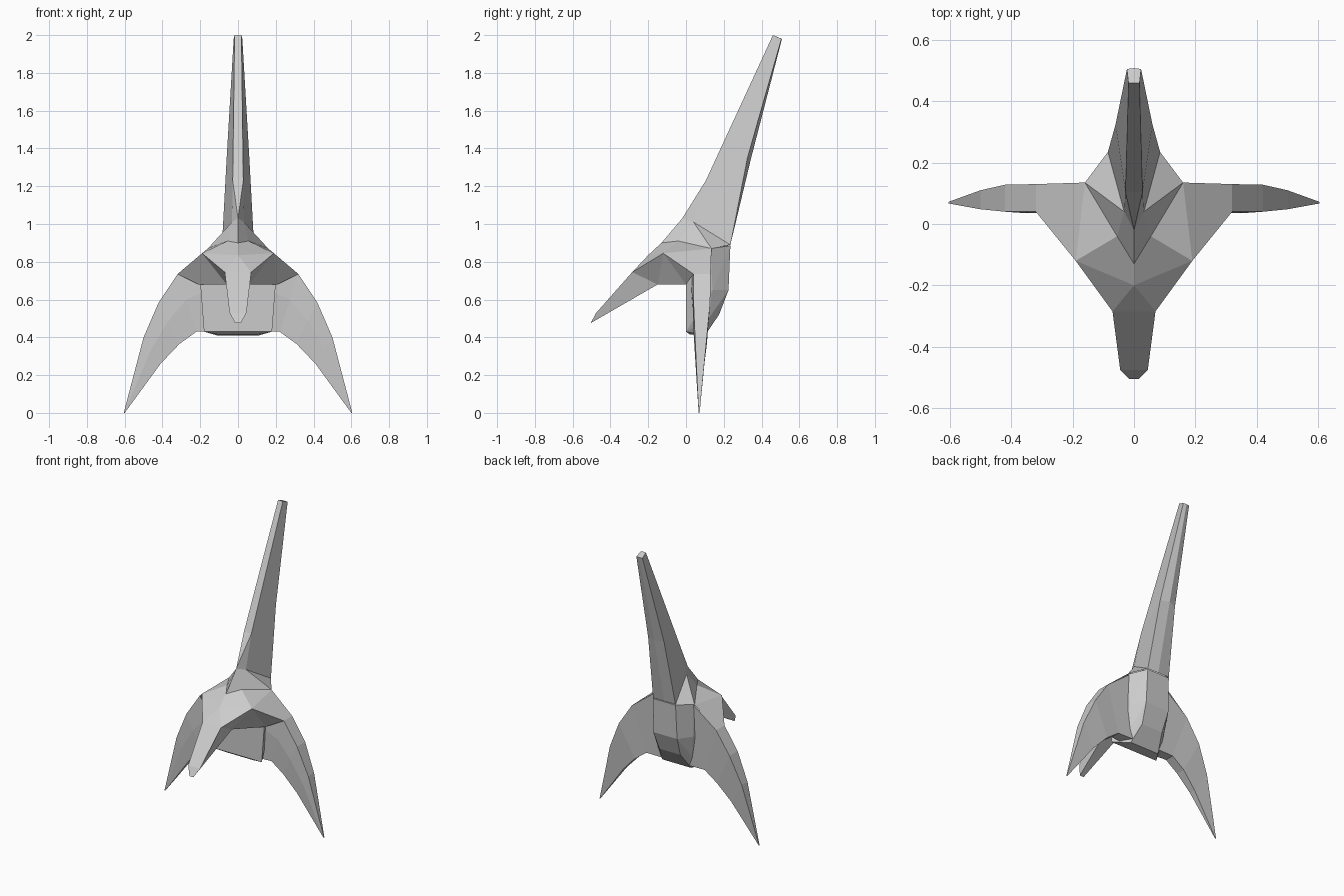
import bpy, bmesh
from mathutils import Vector

cube = bpy.data.objects.get("Cube")
if cube:
    bpy.data.objects.remove(cube, do_unlink=True)

hull_grey = bpy.data.materials.new("hull grey")
hull_grey.use_nodes = True
grey = (0.6, 0.6, 0.6, 1)
hull_grey.diffuse_color = grey
hull_grey.node_tree.nodes["Principled BSDF"].inputs["Base Color"].default_value = grey


def finish(name, bm):
    """Weld, orient and link a flat shaded part."""
    bmesh.ops.remove_doubles(bm, verts=bm.verts, dist=0.0005)
    bmesh.ops.recalc_face_normals(bm, faces=bm.faces)
    mesh = bpy.data.meshes.new(name)
    bm.to_mesh(mesh)
    bm.free()
    mesh.materials.append(hull_grey)
    obj = bpy.data.objects.new(name, mesh)
    bpy.context.collection.objects.link(obj)
    return obj


def mirrored_shell(name, points, faces):
    """Faces named by their corners; a trailing * is the same corner on the other side."""
    bm = bmesh.new()
    for side in (1, -1):
        verts = {}
        for key, (x, y, z) in points.items():
            verts[key] = bm.verts.new((x * side, y, z))
            verts[key + "*"] = bm.verts.new((-x * side, y, z))
        for face in faces:
            crossing = "*" in face
            if crossing and side < 0:
                continue
            bm.faces.new([verts[key] for key in face.split()])
    bmesh.ops.delete(bm, geom=[v for v in bm.verts if not v.link_faces], context="VERTS")
    return finish(name, bm)


def mirrored_hull(name, points):
    bm = bmesh.new()
    for x, y, z in points:
        for side in (1, -1):
            bm.verts.new((x * side, y, z))
    bmesh.ops.remove_doubles(bm, verts=bm.verts, dist=0.0005)
    result = bmesh.ops.convex_hull(bm, input=bm.verts)
    loose = [g for g in result["geom_interior"] if isinstance(g, bmesh.types.BMVert)]
    bmesh.ops.delete(bm, geom=loose, context="VERTS")
    return finish(name, bm)


# Hood with its overhanging brow and the drooping nose
hood_points = {
    "peak": (0, -0.13, 0.90), "crease": (0, -0.2, 0.835),
    "collar": (0.055, -0.04, 0.91), "brow": (0.19, -0.12, 0.845),
    "shoulder": (0.32, 0.04, 0.735), "shoulder_back": (0.32, 0.13, 0.735),
    "spine": (0.16, 0.135, 0.87), "nose_root": (0.07, -0.285, 0.745),
    "nose_end": (0.045, -0.475, 0.53), "tip": (0.015, -0.505, 0.475),
    "throat": (0.06, -0.15, 0.68), "armpit": (0.21, 0, 0.68),
}
mirrored_shell("hood_and_nose", hood_points, [
    "peak crease brow collar", "collar brow spine",
    "brow shoulder shoulder_back spine", "crease nose_root brow",
    "crease nose_root nose_root*", "nose_root nose_end nose_end* nose_root*",
    "nose_end tip tip* nose_end*", "nose_root nose_end tip throat",
    "throat tip tip* throat*", "nose_root throat brow",
    "brow throat armpit", "brow armpit shoulder",
    "throat armpit armpit* throat*",
])

# Tall raked fin with its flared collar
fin_points = {
    "peak": (0, -0.13, 0.90), "collar": (0.055, -0.04, 0.91),
    "spine": (0.16, 0.135, 0.87), "foot": (0.085, 0.235, 0.89),
    "cheek": (0.032, 0.04, 1.01), "bow": (0, -0.02, 1.03),
    "knee": (0.028, 0.105, 1.23), "front_top": (0.018, 0.46, 2.0),
    "back_top": (0.023, 0.505, 1.98), "back_mid": (0.06, 0.325, 1.35),
    "ridge_foot": (0, 0.235, 0.89), "ridge_mid": (0, 0.345, 1.35),
    "ridge_top": (0, 0.508, 1.98),
}
mirrored_shell("tail_fin", fin_points, [
    "peak collar cheek bow", "collar spine cheek", "cheek spine foot",
    "bow cheek knee", "bow knee knee*", "cheek foot back_mid knee",
    "knee back_mid back_top front_top", "knee front_top front_top* knee*",
    "front_top back_top ridge_top", "front_top ridge_top front_top*",
    "foot ridge_foot ridge_mid back_mid", "back_mid ridge_mid ridge_top back_top",
])

# Central body with the rounded engine housing behind it
mirrored_hull("engine_body", [
    (0.085, 0.235, 0.885), (0.155, 0.13, 0.87), (0.09, 0.225, 0.65),
    (0.15, 0.14, 0.65), (0.08, 0.175, 0.52), (0.13, 0.12, 0.5),
    (0.11, 0.1, 0.41), (0.1, 0.02, 0.415), (0.18, 0, 0.43),
    (0.2, 0, 0.69), (0.05, 0.02, 0.89),
])

# Curved down-swept wings: outer edge, inner edge, front and back depth
stations = [
    ((0.15, 0.865), (0.1, 0.43), 0.03, 0.135),
    ((0.32, 0.735), (0.22, 0.43), 0.04, 0.13),
    ((0.42, 0.585), (0.31, 0.365), 0.04, 0.128),
    ((0.5, 0.4), (0.41, 0.26), 0.048, 0.11),
    ((0.605, 0), (0.6, 0), 0.067, 0.072),
]


def wing(name, side):
    bm = bmesh.new()
    rings = []
    for (ox, oz), (ix, iz), front, back in stations:
        thin = (back - front) * 0.2
        outer, inner = Vector((ox, 0, oz)), Vector((ix, 0, iz))
        section = [(0, front), (0.45, front - thin * 0.2), (1, front + thin * 0.4),
                   (1, back - thin), (0, back)]
        ring = []
        for blend, depth in section:
            p = outer.lerp(inner, blend)
            ring.append(bm.verts.new((p.x * side, depth, p.z)))
        rings.append(ring)
    for a, b in zip(rings, rings[1:]):
        for i in range(len(a)):
            j = (i + 1) % len(a)
            bm.faces.new((a[i], a[j], b[j], b[i]))
    bm.faces.new(rings[0])
    bm.faces.new(rings[-1])
    return finish(name, bm)


wing("left_wing", 1)
wing("right_wing", -1)
